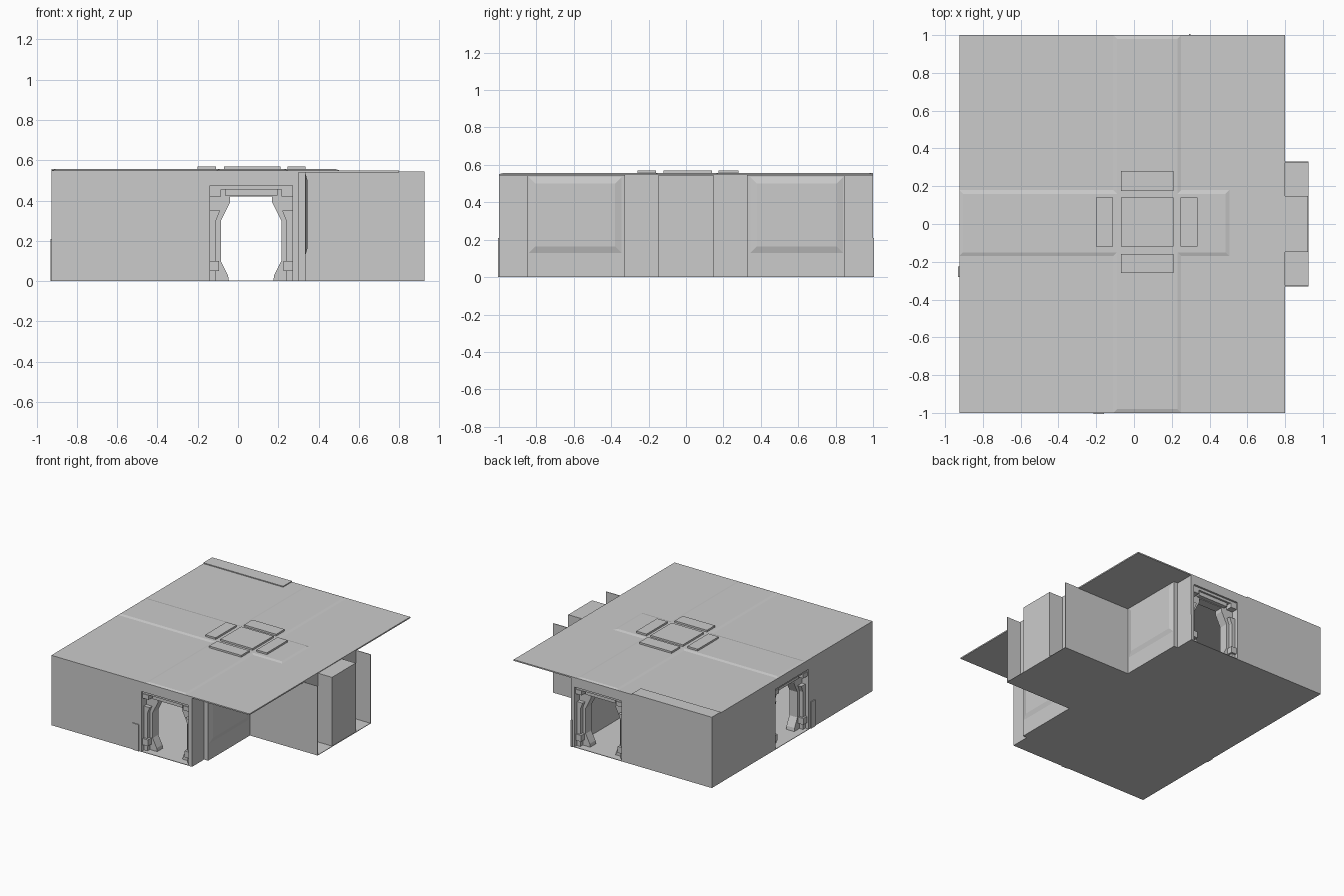
import bpy, bmesh
from math import radians
from mathutils import Matrix, Vector

cube = bpy.data.objects.get("Cube")
if cube:
    bpy.data.objects.remove(cube, do_unlink=True)

grey = bpy.data.materials.new("pale grey")
grey.use_nodes = True
COLOUR = (0.6, 0.6, 0.6, 1)
grey.diffuse_color = COLOUR
grey.node_tree.nodes["Principled BSDF"].inputs["Base Color"].default_value = COLOUR

WALL_TOP = 0.545
ROOF_TOP = 0.55
DEPTH = 0.15


def finish(name, bm, place=None):
    if place:
        bm.transform(place)
    bmesh.ops.recalc_face_normals(bm, faces=bm.faces)
    mesh = bpy.data.meshes.new(name)
    bm.to_mesh(mesh)
    bm.free()
    mesh.materials.append(grey)
    obj = bpy.data.objects.new(name, mesh)
    bpy.context.collection.objects.link(obj)
    return obj


def extrude_outline(name, points, direction, place=None):
    bm = bmesh.new()
    face = bm.faces.new([bm.verts.new(p) for p in points])
    new = bmesh.ops.extrude_face_region(bm, geom=[face])["geom"]
    verts = [g for g in new if isinstance(g, bmesh.types.BMVert)]
    bmesh.ops.translate(bm, verts=verts, vec=Vector(direction))
    return finish(name, bm, place)


def box(name, x, y, z, place=None):
    corners = [(x[0], y[0], z[0]), (x[1], y[0], z[0]),
               (x[1], y[1], z[0]), (x[0], y[1], z[0])]
    return extrude_outline(name, corners, (0, 0, z[1] - z[0]), place)


def raised_panel(name, x, y, height, inset, place):
    """Low plate with sloping edges, rising along local z."""
    bm = bmesh.new()
    rings = []
    for i, h in ((0, 0), (inset, height)):
        rings.append([bm.verts.new(p) for p in (
            (x[0] + i, y[0] + i, h), (x[1] - i, y[0] + i, h),
            (x[1] - i, y[1] - i, h), (x[0] + i, y[1] - i, h))])
    bm.faces.new(rings[0])
    bm.faces.new(rings[1])
    for a in range(4):
        b = (a + 1) % 4
        bm.faces.new((rings[0][a], rings[0][b], rings[1][b], rings[1][a]))
    return finish(name, bm, place)


def upright(name, outline, depth, place):
    """Extrude an (across, height) outline from depth[0] to depth[1]."""
    points = [(u, depth[0], h) for u, h in outline]
    return extrude_outline(name, points, (0, depth[1] - depth[0], 0), place)


def arch(outer_half, outer_top, half_opening):
    """Outline of a frame: outer rectangle with an opening cut from below."""
    right = [(u, h) for u, h in half_opening]
    left = [(-u, h) for u, h in reversed(half_opening)]
    return [(-outer_half, 0), (-outer_half, outer_top), (outer_half, outer_top),
            (outer_half, 0)] + right + left


def door_wall(side, centre, angle, start, end, plate_side):
    place = Matrix.Translation(centre) @ Matrix.Rotation(radians(angle), 4, "Z")
    half, top = 0.205, 0.475
    upright(side + "_wall", [(start, 0), (start, WALL_TOP), (end, WALL_TOP), (end, 0),
            (half, 0), (half, top), (-half, top), (-half, 0)], (0, DEPTH), place)
    # Chamfered inner door frame
    opening = [(0.11, 0), (0.115, 0.03), (0.15, 0.1), (0.15, 0.3), (0.105, 0.39),
               (0.105, 0.42)]
    upright(side + "_door_frame", arch(half, top, opening), (0.06, 0.13), place)
    # Header with a stepped lintel
    box(side + "_door_header", (-half, half), (0.015, 0.06), (0.455, top), place)
    box(side + "_door_lintel", (-0.13, 0.13), (0.03, 0.06), (0.425, 0.455), place)
    for s, label in ((-1, "left"), (1, "right")):
        name = side + "_door_" + label
        # Post with a sloping shoulder, foot clamp and corner bracket
        upright(name + "_post", [(s * 0.175, 0), (s * half, 0), (s * half, 0.35),
                (s * 0.155, 0.35), (s * 0.175, 0.3)], (0.03, 0.06), place)
        upright(name + "_foot", [(s * 0.16, 0.05), (s * half, 0.05),
                (s * half, 0.1), (s * 0.16, 0.1)], (0.015, 0.06), place)
        upright(name + "_bracket", [(s * 0.15, 0.42), (s * half, 0.42),
                (s * half, 0.455), (s * 0.15, 0.455)], (0.01, 0.06), place)
    # Thin service plate beside the door
    a, b = sorted((plate_side * 0.225, plate_side * 0.28))
    b = min(b, end)
    a = max(a, start)
    box(side + "_service_plate", (a, b), (-0.006, 0), (0, 0.21), place)


# Walls with doorways
door_wall("front", (0.065, -1, 0), 0, -0.99, 0.235, -1)
door_wall("back", (0.065, 1, 0), 180, -0.235, 0.99, -1)
door_wall("side", (-0.925, 0, 0), -90, -0.85, 0.85, 1)

# Floor with cut-away corners
floor_half = [(-0.925, 1), (0.3, 1), (0.3, 0.85), (0.335, 0.85), (0.335, 0.33), (0.925, 0.33)]
outline = [(x, y, 0) for x, y in floor_half] + [(x, -y, 0) for x, y in reversed(floor_half)]
extrude_outline("floor", outline, (0, 0, 0.004))

# Roof with raised crossing bands
box("roof", (-0.925, 0.8), (-1, 1), (0.54, ROOF_TOP))
roof_place = Matrix.Translation((0, 0, ROOF_TOP))
raised_panel("long_roof_band", (-0.11, 0.25), (-1, 1), 0.006, 0.02, roof_place)
raised_panel("cross_roof_band", (-0.925, 0.505), (-0.17, 0.18), 0.006, 0.02, roof_place)
box("roof_edge_strip", (-0.925, -0.23), (0.89, 1), (ROOF_TOP, 0.557))

# Roof pads
pads = {
    "centre": ((-0.07, 0.21), (-0.12, 0.14)),
    "back": ((-0.07, 0.21), (0.175, 0.28)),
    "front": ((-0.07, 0.21), (-0.26, -0.16)),
    "left": ((0.245, 0.335), (-0.12, 0.14)),
    "right": ((-0.2, -0.11), (-0.12, 0.14)),
}
for label, (px, py) in pads.items():
    box(label + "_roof_pad", px, py, (ROOF_TOP, 0.57))

# Recessed side walls, annex walls and alcoves, mirrored front to back
for s, label in ((-1, "front"), (1, "back")):
    def span(a, b):
        return sorted((s * a, s * b))
    box(label + "_recess_wall", (0.285, 0.335), span(0.32, 0.85), (0, WALL_TOP))
    place = Matrix.Translation((0.335, 0, 0)) @ Matrix(
        ((0, 0, 1, 0), (1, 0, 0, 0), (0, 1, 0, 0), (0, 0, 0, 1)))
    raised_panel(label + "_wall_panel", span(0.345, 0.84), (0.13, 0.535), 0.01, 0.035, place)
    box(label + "_annex_wall", (0.335, 0.925), span(0.325, 0.33), (0, WALL_TOP))
    box(label + "_alcove_wall", (0.79, 0.8), span(0.14, 0.33), (0, WALL_TOP))

# Projecting end block of the annex
box("annex_end_block", (0.79, 0.922), (-0.148, 0.148), (0, WALL_TOP))
